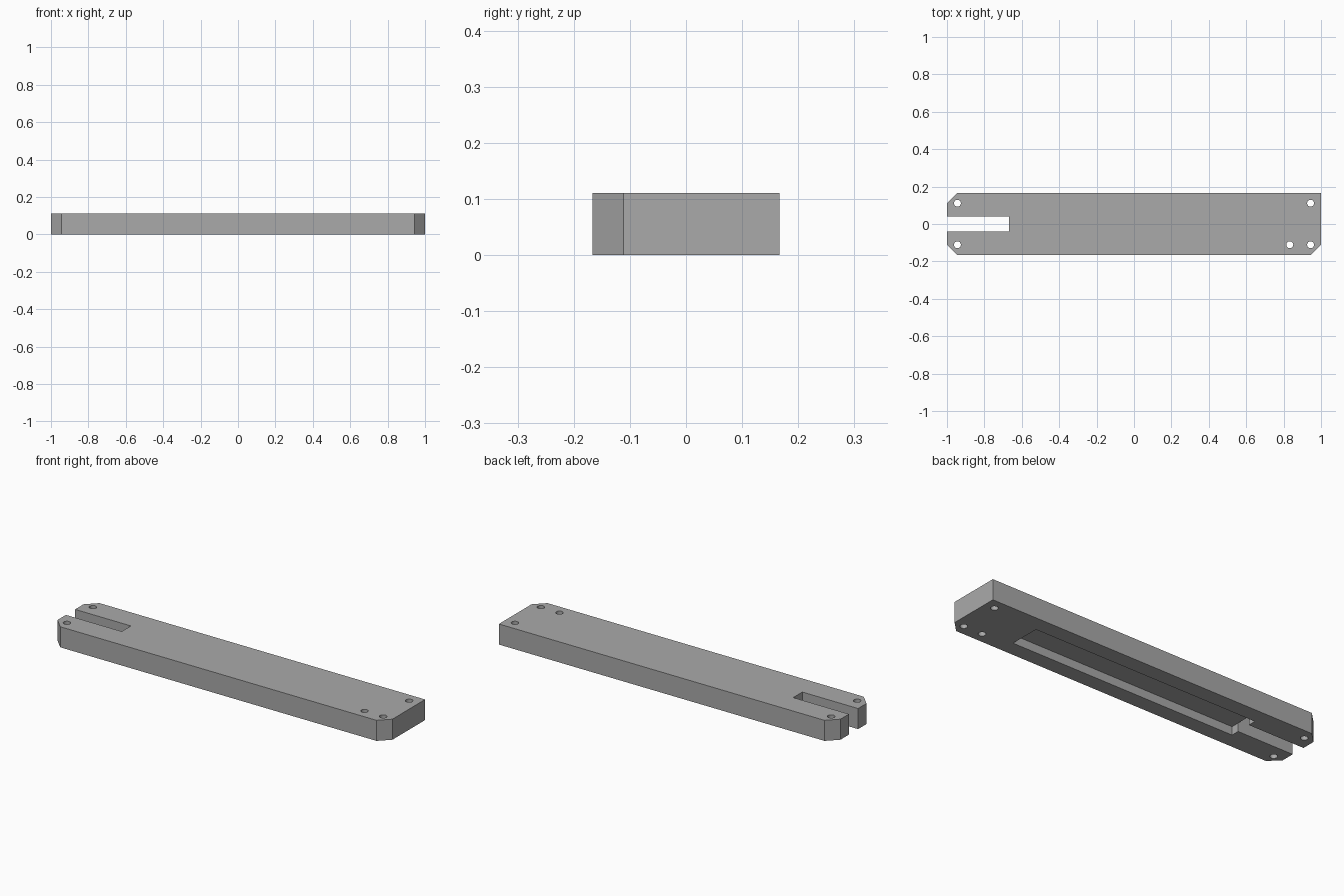
import bpy
import bmesh
from mathutils import Matrix

cube = bpy.data.objects.get("Cube")
if cube:
    bpy.data.objects.remove(cube, do_unlink=True)

# Bar proportions
HALF_L, HALF_W, HEIGHT, CHAMFER = 1.0, 0.167, 0.111, 0.056
CAVITY_X, CAVITY_Y, CAVITY_DEPTH = 0.667, 0.083, 0.045
SLOT_Y = 0.039
HOLE_R, HOLE_X, HOLE_Y = 0.0185, 0.944, 0.111

grey = bpy.data.materials.new("plain grey")
grey.use_nodes = True
colour = (0.4, 0.4, 0.4, 1)
grey.diffuse_color = colour
grey.node_tree.nodes["Principled BSDF"].inputs["Base Color"].default_value = colour


def add_prism(name, outline, z0, z1):
    """Extrude a flat outline between two heights."""
    bm = bmesh.new()
    face = bm.faces.new([bm.verts.new((x, y, z0)) for x, y in outline])
    top = bmesh.ops.extrude_face_region(bm, geom=[face])["geom"]
    verts = [v for v in top if isinstance(v, bmesh.types.BMVert)]
    bmesh.ops.translate(bm, verts=verts, vec=(0, 0, z1 - z0))
    bmesh.ops.recalc_face_normals(bm, faces=bm.faces)
    return add_mesh(name, bm)


def add_mesh(name, bm):
    mesh = bpy.data.meshes.new(name)
    bm.to_mesh(mesh)
    bm.free()
    mesh.materials.append(grey)
    obj = bpy.data.objects.new(name, mesh)
    bpy.context.collection.objects.link(obj)
    return obj


def rectangle(x0, x1, y):
    return [(x0, -y), (x1, -y), (x1, y), (x0, y)]


def cut(target, cutter):
    """Subtract the cutter for good, then discard it."""
    mod = target.modifiers.new("cut", 'BOOLEAN')
    mod.operation, mod.solver, mod.object = 'DIFFERENCE', 'EXACT', cutter
    bpy.context.view_layer.objects.active = target
    bpy.ops.object.modifier_apply(modifier=mod.name)
    bpy.data.objects.remove(cutter, do_unlink=True)


# Bar with three chamfered corners and one square corner
outline = [
    (-HALF_L + CHAMFER, -HALF_W), (HALF_L - CHAMFER, -HALF_W),
    (HALF_L, -HALF_W + CHAMFER), (HALF_L, HALF_W),
    (-HALF_L + CHAMFER, HALF_W), (-HALF_L, HALF_W - CHAMFER),
    (-HALF_L, -HALF_W + CHAMFER),
]
bar = add_prism("slotted_bar", outline, 0, HEIGHT)

# Long recess in the underside
cut(bar, add_prism("recess_cutter", rectangle(-CAVITY_X, CAVITY_X, CAVITY_Y),
                   -0.1, CAVITY_DEPTH))

# Open slot through one end
cut(bar, add_prism("slot_cutter", rectangle(-1.1, -CAVITY_X, SLOT_Y), -0.1, 0.3))

# Four screw holes straight through
bm = bmesh.new()
for x, y in [(-HOLE_X, HOLE_Y), (-HOLE_X, -HOLE_Y), (HOLE_X, HOLE_Y),
             (HOLE_X, -HOLE_Y), (0.833, -HOLE_Y)]:
    bmesh.ops.create_cone(bm, cap_ends=True, segments=32, radius1=HOLE_R,
                          radius2=HOLE_R, depth=0.5,
                          matrix=Matrix.Translation((x, y, 0)))
cut(bar, add_mesh("hole_cutter", bm))

# Smooth hole walls, crisp edges elsewhere
bpy.ops.object.select_all(action='DESELECT')
bar.select_set(True)
bpy.context.view_layer.objects.active = bar
bpy.ops.object.shade_smooth_by_angle(angle=0.5)
